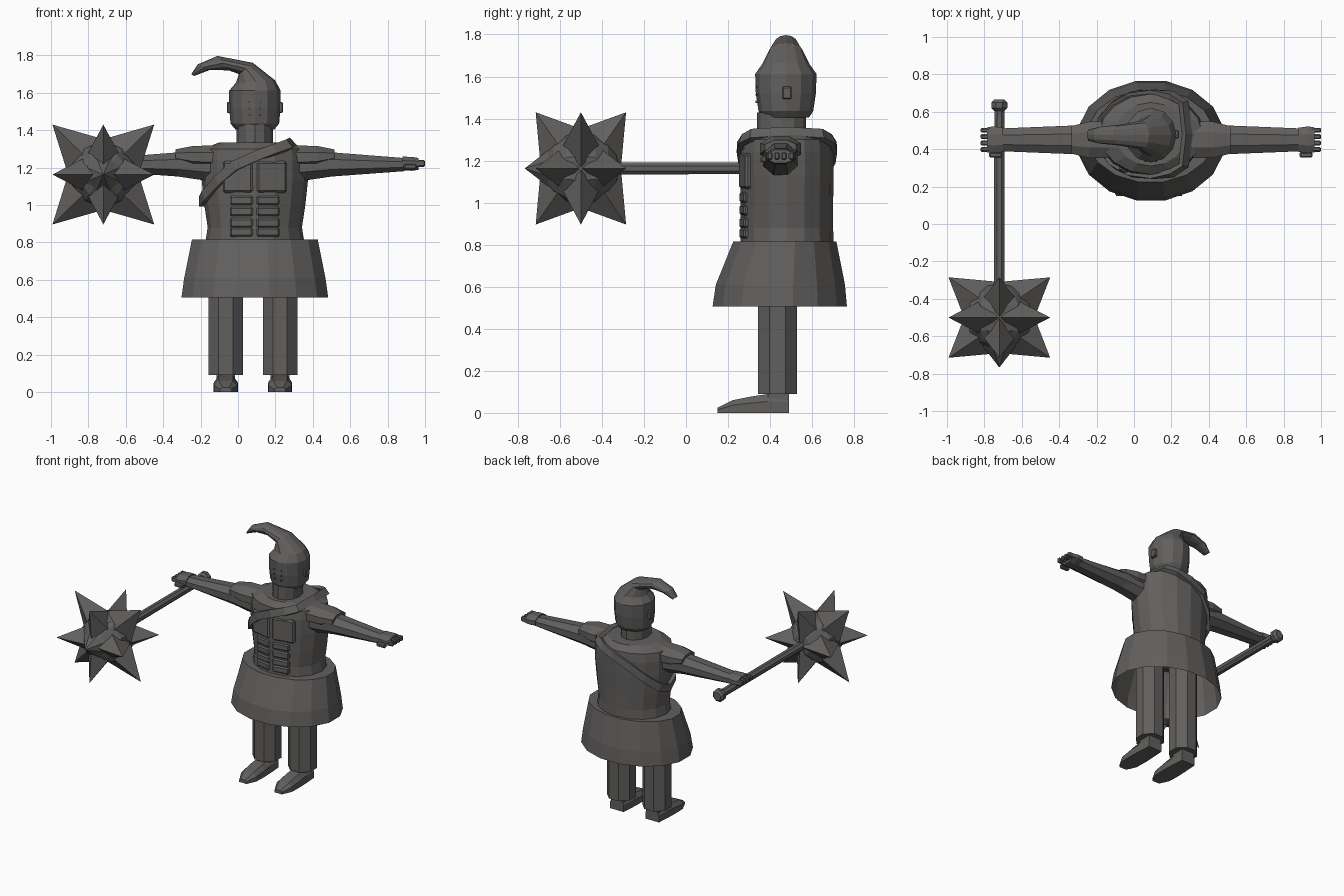
import bpy, bmesh, math
from mathutils import Vector, Matrix

if "Cube" in bpy.data.objects:
    bpy.data.objects.remove(bpy.data.objects["Cube"])

CX = 0.09  # body centre line
mat = bpy.data.materials.new("dark grey")
mat.diffuse_color = (0.12, 0.116, 0.113, 1)
mat.use_nodes = True
mat.node_tree.nodes["Principled BSDF"].inputs["Base Color"].default_value = mat.diffuse_color


def finish(name, bm, recalc=True):
    if recalc:
        bmesh.ops.recalc_face_normals(bm, faces=bm.faces)
    me = bpy.data.meshes.new(name)
    bm.to_mesh(me)
    bm.free()
    me.materials.append(mat)
    ob = bpy.data.objects.new(name, me)
    bpy.context.collection.objects.link(ob)
    return ob


def loft(name, rings, start=True, end=True, closed=False):
    bm = bmesh.new()
    vs = [[bm.verts.new(p) for p in r] for r in rings]
    pairs = list(zip(vs, vs[1:])) + ([(vs[-1], vs[0])] if closed else [])
    n = len(rings[0])
    for a, b in pairs:
        for i in range(n):
            j = (i + 1) % n
            bm.faces.new((a[i], a[j], b[j], b[i]))
    if start and not closed:
        bm.faces.new(vs[0])
    if end and not closed:
        bm.faces.new(vs[-1])
    return finish(name, bm)


def ring(c, u, v, n, turn=0.0):
    c, u, v = Vector(c), Vector(u), Vector(v)
    return [c + u * math.cos(a) + v * math.sin(a)
            for a in (2 * math.pi * (i + turn) / n for i in range(n))]


def flat_ring(x, y, z, rx, ry, n, turn=0.0):
    return ring((x, y, z), (rx, 0, 0), (0, ry, 0), n, turn)


def box(name, c, size, rot=0.0, bevel=0.0):
    bm = bmesh.new()
    bmesh.ops.create_cube(bm, size=1)
    bmesh.ops.scale(bm, vec=size, verts=bm.verts)
    if bevel:
        bmesh.ops.bevel(bm, geom=bm.edges[:], offset=bevel, segments=1, affect='EDGES')
    bmesh.ops.transform(bm, matrix=Matrix.Translation(c) @ Matrix.Rotation(rot, 4, 'Z'), verts=bm.verts)
    return finish(name, bm)


# torso
loft("torso", [flat_ring(CX, 0.48, z, rx, ry, 16) for z, rx, ry in (
    (0.80, 0.265, 0.222), (0.88, 0.252, 0.22), (1.0, 0.27, 0.22), (1.13, 0.284, 0.222),
    (1.24, 0.285, 0.222), (1.30, 0.275, 0.215), (1.335, 0.19, 0.17))])

# chest plates and stomach muscles
for s in (-1, 1):
    box("chest_muscle", (CX + s * 0.088, 0.286, 1.15), (0.165, 0.04, 0.17), s * 0.2, 0.012)
    for z in (1.025, 0.965, 0.905, 0.855):
        box("stomach_muscle", (CX + s * 0.069, 0.283, z), (0.125, 0.04, 0.05), s * 0.17, 0.009)

# shoulder strap wrapping front and back
half = [(0.27, 0.31, 1.325), (0.20, 0.265, 1.30), (0.10, 0.25, 1.265), (-0.02, 0.262, 1.21),
        (-0.11, 0.31, 1.13), (-0.18, 0.39, 1.05)]
path = [(0.29, 0.48, 1.335)] + half + [(-0.2, 0.48, 1.02)] + [(x, 0.96 - y, z) for x, y, z in half[::-1]]
path = [Vector(p) for p in path]
mid = Vector((CX, 0.48, 1.16))
strap = []
for i, p in enumerate(path):
    t = (path[(i + 1) % len(path)] - path[i - 1]).normalized()
    out = p - mid
    out = (out - t * out.dot(t)).normalized()
    if p.z < 1.28:
        out = Vector((out.x, out.y, 0)).normalized()
    w = t.cross(out).normalized() * 0.027
    strap.append([p + w + out * 0.008, p - w + out * 0.008, p - w - out * 0.02, p + w - out * 0.02])
loft("shoulder_strap", strap, closed=True)

# skirt, open underneath
loft("skirt", [flat_ring(CX, y, z, rx, ry, 16, 0.5) for z, y, rx, ry in (
    (0.505, 0.446, 0.40, 0.326), (0.61, 0.449, 0.385, 0.313), (0.815, 0.47, 0.343, 0.25))], start=False)

# legs and feet
for s in (-1, 1):
    lx = 0.08 + s * 0.145
    loft("leg", [flat_ring(lx, 0.435, z, 0.1, 0.1, 8, 0.5) for z in (0.09, 0.80)])
    foot = []
    for y, w, h in ((0.49, 0.055, 0.085), (0.39, 0.062, 0.09), (0.31, 0.065, 0.078),
                    (0.22, 0.062, 0.06), (0.15, 0.03, 0.025)):
        foot.append([(lx - w, y, 0), (lx + w, y, 0), (lx + w, y, h * 0.6),
                     (lx + w * 0.6, y, h), (lx - w * 0.6, y, h), (lx - w, y, h * 0.6)])
    loft("foot", foot)
    box("ankle", (lx, 0.44, 0.07), (0.1, 0.1, 0.08))

# arms, shoulder pads, hands
for s in (-1, 1):
    def limb(name, rows, n=8):
        loft(name, [ring((CX + s * (x - CX), 0.45, z), (0, hy, 0), (0, 0, hz), n, 0.5)
                    for x, z, hy, hz in rows])
    limb("arm", ((0.24, 1.21, 0.095, 0.1), (0.36, 1.21, 0.09, 0.085),
                 (0.5, 1.217, 0.083, 0.07), (0.89, 1.216, 0.066, 0.038)))
    limb("shoulder_pad", ((0.24, 1.27, 0.075, 0.045), (0.31, 1.255, 0.105, 0.068),
                          (0.42, 1.257, 0.105, 0.064), (0.515, 1.264, 0.08, 0.036)))
    limb("hand", ((0.88, 1.222, 0.07, 0.04), (0.93, 1.22, 0.078, 0.04), (0.965, 1.22, 0.072, 0.034)))
    for i in range(4):
        box("finger", (CX + s * 0.882, 0.399 + i * 0.034, 1.222), (0.056, 0.026, 0.036), 0, 0.006)
    box("thumb", (CX + s * 0.83, 0.37, 1.205), (0.07, 0.03, 0.03), 0, 0.007)

# neck and hooded head with curled tip
loft("neck", [flat_ring(CX, 0.455, z, 0.097, 0.117, 12) for z in (1.30, 1.43)])
head = [flat_ring(CX, 0.475, z, rx, ry, 12) for z, rx, ry in (
    (1.405, 0.105, 0.11), (1.435, 0.13, 0.13), (1.52, 0.137, 0.143), (1.612, 0.137, 0.146))]
for lx, lz, rx, rz, w in ((-0.01, 1.655, 0.2, 1.665, 0.112), (0.005, 1.70, 0.08, 1.76, 0.077),
                          (-0.05, 1.72, -0.11, 1.797, 0.055), (-0.15, 1.722, -0.215, 1.752, 0.045),
                          (-0.235, 1.69, -0.25, 1.70, 0.03)):
    head.append(ring(((lx + rx) / 2, 0.475, (lz + rz) / 2), ((rx - lx) / 2, 0, (rz - lz) / 2), (0, w, 0), 12))
loft("hood", head)
for s in (-1, 1):
    box("ear", (CX + s * 0.135, 0.48, 1.522), (0.03, 0.045, 0.06), 0, 0.006)
    for z in (1.48, 1.515, 1.55):  # face holes
        loft("face_hole", [ring((CX + s * 0.028, y, z), (0.006, 0, 0), (0, 0, 0.006), 6) for y in (0.331, 0.36)])

# mace handle and pommel
MX, MY, MZ = -0.72, -0.5, 1.163


def y_loft(name, rows, n):
    loft(name, [ring((MX, y, MZ), (r, 0, 0), (0, 0, r), n, 0.5) for y, r in rows])


y_loft("mace_handle", ((-0.45, 0.031), (0.63, 0.029)), 8)
y_loft("mace_pommel", ((0.605, 0.03), (0.62, 0.046), (0.65, 0.046), (0.665, 0.03)), 8)

# mace ball with a broad front point
bm = bmesh.new()
bmesh.ops.create_uvsphere(bm, u_segments=10, v_segments=8, radius=0.183)
bmesh.ops.transform(bm, matrix=Matrix.Translation((MX, MY, MZ)) @ Matrix.Rotation(math.pi / 2, 4, 'X'), verts=bm.verts)
finish("mace_ball", bm)
y_loft("mace_front_point", ((MY - 0.07, 0.165), (MY - 0.265, 0.002)), 8)

# twelve spikes, one toward each edge of a cube
for k in range(3):
    for a in (-1, 1):
        for b in (-1, 1):
            d, u, v = Vector((0, 0, 0)), Vector((0, 0, 0)), Vector((0, 0, 0))
            i, j = (k + 1) % 3, (k + 2) % 3
            d[i], d[j], u[i], u[j], v[k] = a, b, a, -b, 1
            tip = Vector((d.x * 0.272, d.y * 0.215, d.z * 0.267))
            m = Vector((MX, MY, MZ))
            bm = bmesh.new()
            base = [bm.verts.new(m + d * 0.099 + o) for o in (u * 0.092, v * 0.09, u * -0.092, v * -0.09)]
            top = bm.verts.new(m + tip)
            bm.faces.new(base)
            for q in range(4):
                bm.faces.new((base[q], base[(q + 1) % 4], top))
            finish("mace_spike", bm)
